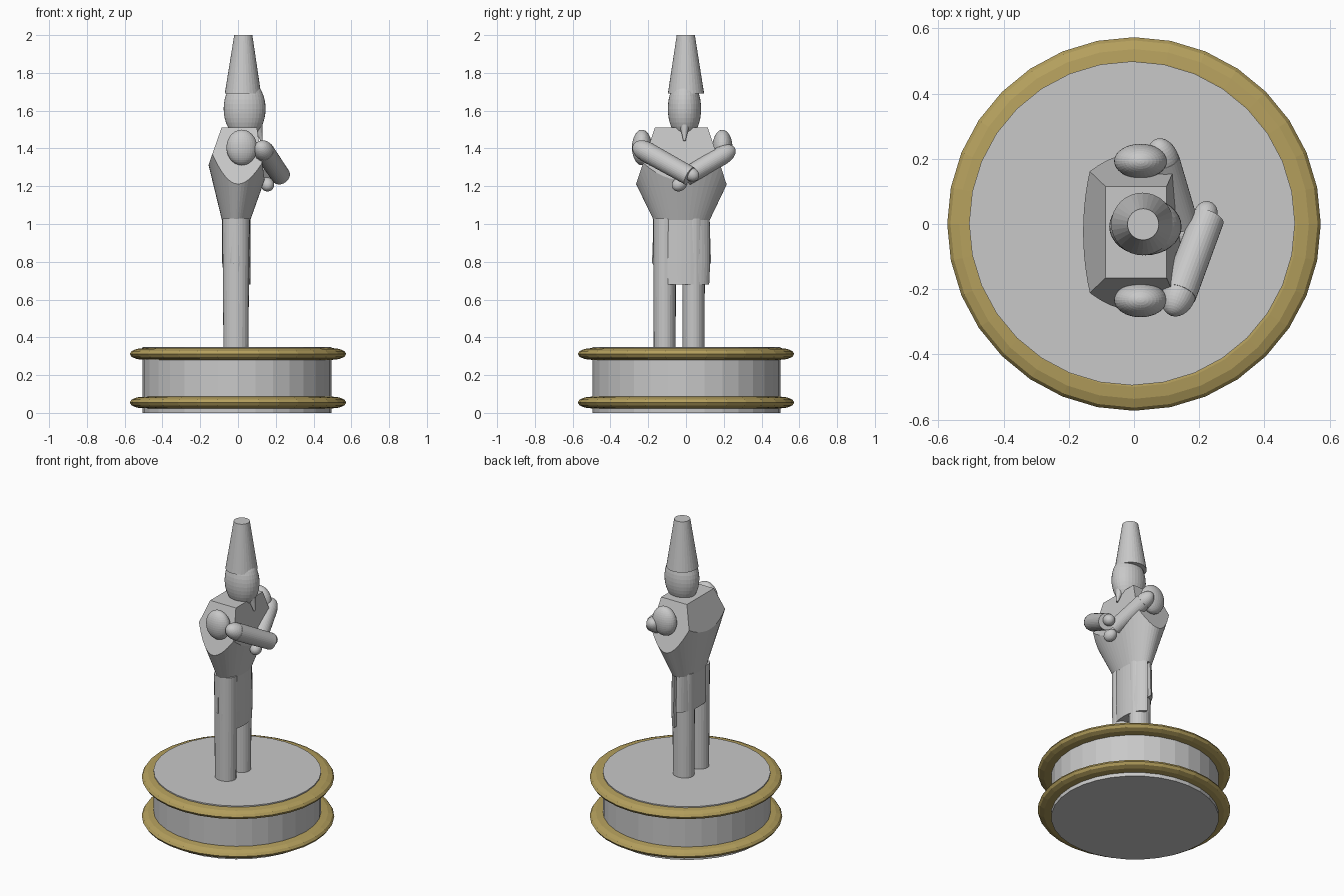
import bpy, bmesh, math
from mathutils import Vector, Matrix

if "Cube" in bpy.data.objects:
    bpy.data.objects.remove(bpy.data.objects["Cube"])


def material(name, col):
    m = bpy.data.materials.new(name)
    m.diffuse_color = (*col, 1)
    m.use_nodes = True
    m.node_tree.nodes["Principled BSDF"].inputs["Base Color"].default_value = m.diffuse_color
    return m


STONE = material("grey stone", (0.58, 0.58, 0.58))
GOLD = material("old gold", (0.46, 0.35, 0.11))


def finish(bm, name, mat=STONE):
    bmesh.ops.recalc_face_normals(bm, faces=bm.faces)
    me = bpy.data.meshes.new(name)
    bm.to_mesh(me)
    bm.free()
    me.materials.append(mat)
    ob = bpy.data.objects.new(name, me)
    bpy.context.collection.objects.link(ob)
    return ob


def loft(rings, n):
    """Closed solid through elliptical rings (cx, cy, z, rx, ry)."""
    bm = bmesh.new()
    rows = [[bm.verts.new((cx + rx * math.cos(2 * math.pi * i / n),
                           cy + ry * math.sin(2 * math.pi * i / n), z))
             for i in range(n)] for cx, cy, z, rx, ry in rings]
    for a, b in zip(rows, rows[1:]):
        for i in range(n):
            j = (i + 1) % n
            bm.faces.new((a[i], a[j], b[j], b[i]))
    bm.faces.new(rows[0])
    bm.faces.new(rows[-1])
    return bm


def cut(bm, point, normal):
    """Slice off everything on the normal side and cap the opening."""
    geom = bm.verts[:] + bm.edges[:] + bm.faces[:]
    r = bmesh.ops.bisect_plane(bm, geom=geom, plane_co=point, plane_no=normal, clear_outer=True)
    edges = [e for e in r["geom_cut"] if isinstance(e, bmesh.types.BMEdge)]
    bmesh.ops.contextual_create(bm, geom=edges)


def ellipsoid(name, c, r, rot=None):
    bm = bmesh.new()
    bmesh.ops.create_uvsphere(bm, u_segments=32, v_segments=20, radius=1)
    m = Matrix.Translation(c) @ (rot or Matrix()) @ Matrix.Diagonal((*r, 1))
    bmesh.ops.transform(bm, matrix=m, verts=bm.verts)
    return finish(bm, name)


def rod(name, a, b, r1, r2):
    a, b = Vector(a), Vector(b)
    d = b - a
    bm = bmesh.new()
    bmesh.ops.create_cone(bm, segments=32, radius1=r1, radius2=r2, depth=d.length, cap_ends=True)
    m = Matrix.Translation((a + b) / 2) @ d.to_track_quat('Z', 'Y').to_matrix().to_4x4()
    bmesh.ops.transform(bm, matrix=m, verts=bm.verts)
    return finish(bm, name)


# round plinth with two gold mouldings
finish(loft([(-0.006, 0.002, z, 0.5, 0.497) for z in (0, 0.35)], 32), "plinth")
for label, z in (("lower", 0.055), ("upper", 0.312)):
    bm = bmesh.new()
    n, k = 32, 12
    grid = [[bm.verts.new(((0.5 + 0.073 * math.cos(v)) * math.cos(u),
                           (0.5 + 0.073 * math.cos(v)) * math.sin(u),
                           z + 0.031 * math.sin(v)))
             for v in [2 * math.pi * j / k for j in range(k)]]
            for u in [2 * math.pi * i / n for i in range(n)]]
    for i in range(n):
        for j in range(k):
            p, q = (i + 1) % n, (j + 1) % k
            bm.faces.new((grid[i][j], grid[p][j], grid[p][q], grid[i][q]))
    finish(bm, label + "_gold_ring", GOLD)

# legs
for label, y in (("right_leg", -0.113), ("left_leg", 0.04)):
    finish(loft([(-0.011, y, 0.34, 0.066, 0.058), (-0.011, y, 1.03, 0.072, 0.061)], 24), label)

# kilt: long front panel and shorter back panel with open side slits
bm = loft([(-0.008, -0.023, 0.68, 0.073, 0.147), (-0.008, -0.023, 0.79, 0.074, 0.152),
           (-0.01, -0.023, 1.02, 0.075, 0.15)], 40)
cut(bm, (0.0, 0, 0), (-1, 0, 0))
finish(bm, "kilt_front")
bm = loft([(-0.011, -0.024, 0.79, 0.074, 0.158), (-0.01, -0.023, 1.02, 0.075, 0.15)], 40)
cut(bm, (-0.02, 0, 0), (1, 0, 0))
finish(bm, "kilt_back")

# torso: flaring elliptical cone trimmed by shoulder, back and chest planes
bm = loft([(-0.01, -0.023, 1.02, 0.075, 0.148), (0.018, -0.025, 1.51, 0.222, 0.385)], 48)
cut(bm, (0, -0.265, 1.21), (0, -0.3, 0.1))
cut(bm, (0, 0.215, 1.21), (0, 0.3, 0.1))
cut(bm, (-0.157, 0, 1.31), (-0.2, 0, 0.07))
cut(bm, (0.14, 0, 1.24), (0.27, 0, 0.04))
finish(bm, "torso")

# shoulders
for label, y in (("right_shoulder", -0.233), ("left_shoulder", 0.193)):
    ellipsoid(label, (0.02, y, 1.405), (0.081, 0.053, 0.094))

# folded arms: elbow, forearm, hand
for side, a, b, r, hand in (
        ("right", (0.138, -0.215, 1.385), (0.226, 0.018, 1.255), 0.054, (0.22, 0.03, 1.262)),
        ("left", (0.09, 0.195, 1.365), (0.15, 0.0, 1.25), 0.05, (0.155, -0.035, 1.21))):
    rod(side + "_forearm", a, b, r, r * 0.95)
    d = Vector(b) - Vector(a)
    rot = d.to_track_quat('Z', 'Y').to_matrix().to_4x4()
    ellipsoid(side + "_elbow", a, (r * 0.97, r * 0.97, 0.075), rot)
    ellipsoid(side + "_hand", hand, (0.036, 0.036, 0.042), rot)

# head with a pointed beard
ellipsoid("head", (0.035, -0.008, 1.61), (0.111, 0.088, 0.16))
rod("beard", (0.105, -0.008, 1.52), (0.125, -0.008, 1.44), 0.025, 0.006)

# tall tapering hat
finish(loft([(0.026, 0, 1.69, 0.096, 0.096), (0.028, -0.001, 2.0, 0.048, 0.048)], 32), "hat")
